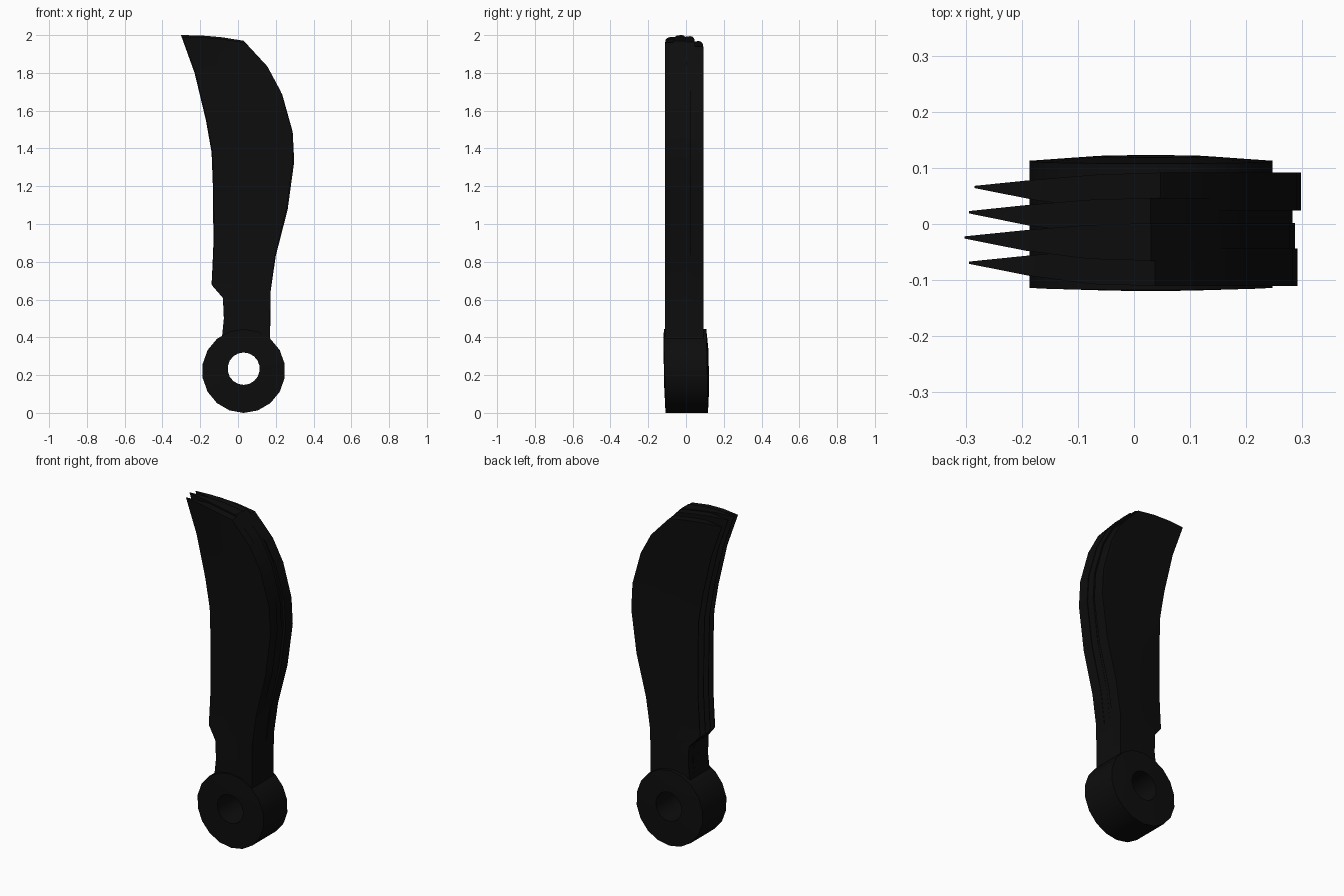
import bpy, bmesh, math

if "Cube" in bpy.data.objects:
    bpy.data.objects.remove(bpy.data.objects["Cube"])

black = bpy.data.materials.new("near_black")
black.diffuse_color = (0.004, 0.004, 0.004, 1)
black.use_nodes = True
black.node_tree.nodes["Principled BSDF"].inputs["Base Color"].default_value = black.diffuse_color


def finish(name, bm):
    bmesh.ops.recalc_face_normals(bm, faces=bm.faces[:])
    mesh = bpy.data.meshes.new(name)
    bm.to_mesh(mesh)
    bm.free()
    mesh.materials.append(black)
    ob = bpy.data.objects.new(name, mesh)
    bpy.context.collection.objects.link(ob)
    bpy.ops.object.select_all(action='DESELECT')
    ob.select_set(True)
    bpy.context.view_layer.objects.active = ob
    bpy.ops.object.shade_smooth_by_angle(angle=math.radians(25))
    return ob


# Blade stations from tip to handle: cutting side x, z, spine side x, z
STATIONS = [
    (-0.302, 2.00, 0.03, 1.97), (-0.23, 1.80, 0.15, 1.84),
    (-0.17, 1.55, 0.22, 1.71), (-0.14, 1.38, 0.277, 1.51),
    (-0.133, 1.20, 0.287, 1.35), (-0.13, 0.90, 0.255, 1.09),
    (-0.135, 0.78, 0.195, 0.84), (-0.14, 0.68, 0.17, 0.65),
    (-0.08, 0.61, 0.17, 0.58), (-0.075, 0.50, 0.17, 0.48),
    (-0.085, 0.40, 0.17, 0.38), (-0.085, 0.335, 0.17, 0.335),
]
# Across the blade: fraction from edge to spine, thickness share
WEDGE = [(0, 0.06), (0.33, 0.55), (0.66, 0.9), (1, 1)]
THICK = 0.067


def blade(name, y, dx, dz, sx):
    bm = bmesh.new()
    grid = []
    for i, (lx, lz, rx, rz) in enumerate(STATIONS):
        row = []
        for t, share in WEDGE:
            if i >= 8:                       # handle is a blunt bar
                share = 0.75 + 0.25 * t
            x = lx + (rx - lx) * t
            z = lz + (rz - lz) * t
            if i == 0 and 0 < t < 1:         # slightly arched end
                z += 0.008
            rise = max(0, (z - 0.4) / 1.6)
            px = x * (1 + (sx - 1) * rise) + dx * rise
            py = y + 0.008 * max(0, 0.5 - t) * 2 * rise
            h = THICK * share / 2
            row.append([bm.verts.new((px, py + s * h, z + dz * rise))
                        for s in (-1, 1)])
        grid.append(row)
    n, m = len(grid), len(WEDGE)
    for i in range(n - 1):
        a, b = grid[i], grid[i + 1]
        for j in range(m - 1):
            for s in (0, 1):
                bm.faces.new((a[j][s], a[j + 1][s], b[j + 1][s], b[j][s]))
        for j in (0, m - 1):                 # cutting edge and spine
            bm.faces.new((a[j][0], a[j][1], b[j][1], b[j][0]))
    for row in (grid[0], grid[-1]):          # both ends
        for j in range(m - 1):
            bm.faces.new((row[j][0], row[j + 1][0],
                          row[j + 1][1], row[j][1]))
    return finish(name, bm)


# Four stacked blades, each placed a little differently
for k, (dx, dz, sx) in enumerate([(0.008, -0.01, 1), (0, 0, 1),
                                  (0, -0.006, 0.975), (0.018, -0.032, 1)]):
    blade(f"blade_{k + 1}", -0.077 + 0.045 * k, dx, dz, sx)

# Pivot ring: lathed profile (radius, y) with a slightly raised lip
PROFILE = [(0.22, -0.113), (0.10, -0.117), (0.085, -0.117),
           (0.085, 0.121), (0.10, 0.121), (0.22, 0.112)]
SEG = 18
bm = bmesh.new()
rings = []
for k in range(SEG):
    a = 2 * math.pi * (k + 0.5) / SEG
    ring = []
    for r, y in PROFILE:
        z = 0.222 + r * math.sin(a) * 1.01
        if r < 0.11:
            z += 0.012
        lean = -0.02 * (z - 0.22)
        ring.append(bm.verts.new((0.03 + r * math.cos(a), y + lean, z)))
    rings.append(ring)
for k in range(SEG):
    a, b = rings[k], rings[(k + 1) % SEG]
    for j in range(len(PROFILE)):
        q = (j + 1) % len(PROFILE)
        bm.faces.new((a[j], a[q], b[q], b[j]))
finish("pivot_ring", bm)
